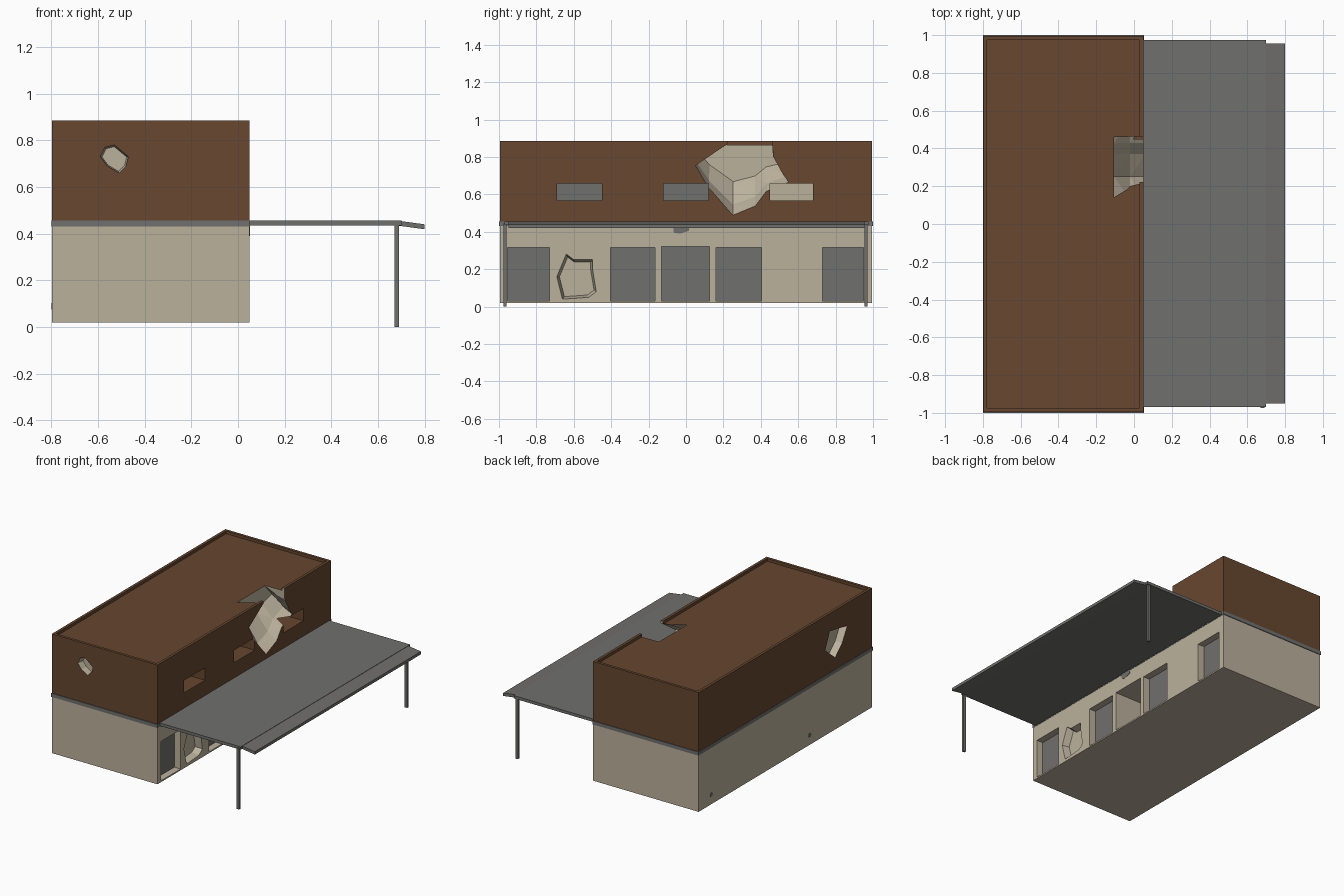
import bpy, bmesh, math

if "Cube" in bpy.data.objects:
    bpy.data.objects.remove(bpy.data.objects["Cube"])


def material(name, col):
    m = bpy.data.materials.new(name)
    m.diffuse_color = (*col, 1)
    m.use_nodes = True
    m.node_tree.nodes["Principled BSDF"].inputs["Base Color"].default_value = m.diffuse_color
    return m


BROWN, BEIGE, GREY = 0, 1, 2
mats = [material("rust_brown", (0.135, 0.063, 0.029)),
        material("sand_beige", (0.500, 0.440, 0.335)),
        material("slate_grey", (0.163, 0.160, 0.156))]


def finish(name, bm, index=None):
    bmesh.ops.recalc_face_normals(bm, faces=bm.faces)
    if bm.calc_volume(signed=True) < 0:
        bmesh.ops.reverse_faces(bm, faces=bm.faces)
    if index is not None:
        for f in bm.faces:
            f.material_index = index
    me = bpy.data.meshes.new(name)
    bm.to_mesh(me)
    bm.free()
    for m in mats:
        me.materials.append(m)
    ob = bpy.data.objects.new(name, me)
    bpy.context.collection.objects.link(ob)
    return ob


def loft(name, rings, index):
    """Closed solid through rings of equal point count."""
    bm = bmesh.new()
    vs = [[bm.verts.new(p) for p in r] for r in rings]
    n = len(rings[0])
    for a, b in zip(vs, vs[1:]):
        for i in range(n):
            j = (i + 1) % n
            bm.faces.new((a[i], a[j], b[j], b[i]))
    bm.faces.new(vs[0][::-1])
    bm.faces.new(vs[-1])
    bm.normal_update()
    bmesh.ops.triangulate(bm, faces=bm.faces[:])
    return finish(name, bm, index)


def box(name, x, y, z, index, back=None):
    bm = bmesh.new()
    bmesh.ops.create_cube(bm, size=1)
    for v in bm.verts:
        v.co = [r[0] if c < 0 else r[1] for c, r in zip(v.co, (x, y, z))]
    for f in bm.faces:
        f.material_index = index
        # recess back wall: the cutter face on the -x side
        if back is not None and f.calc_center_median().x < x[0] + 1e-4:
            f.material_index = back
    return finish(name, bm)


def volume(me):
    bm = bmesh.new()
    bm.from_mesh(me)
    v = bm.calc_volume(signed=True)
    bm.free()
    return v


def cut(ob, cutter):
    """Boolean difference; falls back to another solver if the result is broken."""
    before = volume(ob.data)
    keep = ob.data.copy()
    bpy.context.view_layer.objects.active = ob
    for solver in ('EXACT', 'MANIFOLD', 'FLOAT'):
        ob.data = keep.copy()
        mod = ob.modifiers.new("cut", 'BOOLEAN')
        mod.operation = 'DIFFERENCE'
        mod.solver = solver
        mod.object = cutter
        bpy.context.view_layer.update()
        bpy.ops.object.modifier_apply(modifier=mod.name)
        if 0.8 * before < volume(ob.data) < before + 1e-6:
            break
    else:
        ob.data = keep
    bpy.data.objects.remove(cutter, do_unlink=True)


X0, X1, Y = -0.798, 0.05, 0.995
FACES = {"right": lambda u, v, d: (X1 - d, u, v),
         "left": lambda u, v, d: (X0 + d, u, v),
         "front": lambda u, v, d: (u, -Y + d, v)}


def pit(ob, face, pts, centre, layers):
    """Broken-out hollow: outline shrinking toward centre with depth."""
    cu, cv = centre
    rings = [[FACES[face](cu + (u - cu) * su, cv + (v - cv) * sv, d)
              for u, v in pts] for d, su, sv in layers]
    cut(ob, loft("pit_cutter", rings, BEIGE))


# main storeys
lower = box("lower_walls", (X0, X1), (-Y, Y), (0.02, 0.435), BEIGE)
upper = box("upper_walls", (X0, X1), (-Y, Y), (0.45, 0.885), BROWN)

# sunken roof behind the parapet
cut(upper, box("roof_cutter", (X0 + 0.02, X1 - 0.02), (-Y + 0.02, Y - 0.02),
               (0.865, 1.0), BROWN))

# upper windows
for a, b, back in ((-0.69, -0.45, GREY), (-0.12, 0.12, GREY), (0.45, 0.68, BEIGE)):
    cut(upper, box("window_cutter", (X1 - 0.18, 0.1), (a, b), (0.567, 0.657),
                   BROWN, back))

# ground floor doorways, the middle one deep
for a, b, top, depth in ((-0.955, -0.73, 0.315, 0.05), (-0.405, -0.165, 0.315, 0.05),
                         (-0.13, 0.125, 0.32, 0.28), (0.16, 0.405, 0.315, 0.05),
                         (0.73, 0.95, 0.315, 0.05)):
    cut(lower, box("door_cutter", (X1 - depth, 0.1), (a, b), (0.03, top), BEIGE, GREY))

# large breach in the upper right wall, open through the roof
pit(upper, "right",
    [(0.46, 0.95), (0.465, 0.80), (0.52, 0.70), (0.55, 0.66), (0.43, 0.61),
     (0.37, 0.53), (0.25, 0.48), (0.12, 0.63), (0.05, 0.75), (0.22, 0.865),
     (0.225, 0.95)],
    (0.34, 0.95), [(-0.01, 1, 1), (0.07, 0.99, 0.86), (0.155, 0.97, 0.6)])

# smaller hollows
SMALL = [(-0.01, 1.03, 1.03), (0.05, 0.88, 0.88)]
pit(upper, "front",
    [(-0.57, 0.77), (-0.53, 0.78), (-0.47, 0.73), (-0.48, 0.69), (-0.51, 0.66),
     (-0.56, 0.69), (-0.59, 0.73)], (-0.53, 0.72), SMALL)
pit(upper, "left",
    [(-0.51, 0.755), (-0.71, 0.72), (-0.65, 0.616), (-0.57, 0.542), (-0.457, 0.637)],
    (-0.58, 0.65), SMALL)
pit(lower, "right",
    [(-0.69, 0.16), (-0.64, 0.28), (-0.60, 0.25), (-0.50, 0.25), (-0.50, 0.20),
     (-0.48, 0.08), (-0.52, 0.05), (-0.66, 0.04)], (-0.58, 0.15), SMALL)

# band between storeys
box("floor_band", (-0.80, 0.052), (-1, 1), (0.43, 0.456), GREY)

# canopy slab and drooping lip
box("canopy", (0.04, 0.70), (-0.97, 0.975), (0.435, 0.456), GREY)
lip = [(0.69, 0.455), (0.80, 0.440), (0.80, 0.419), (0.69, 0.434)]
loft("canopy_lip", [[(x, y, z) for x, z in lip] for y in (-0.95, 0.955)], GREY)

# canopy posts
for name, y in (("front_post", -0.967), ("back_post", 0.963)):
    box(name, (0.67, 0.69), (y - 0.008, y + 0.008), (0, 0.445), GREY)

# dark patch above the middle doorway
loft("wall_patch", [[(x, y, z) for y, z in
                     ((-0.07, 0.43), (0.02, 0.43), (0.015, 0.405), (-0.03, 0.39), (-0.065, 0.395))]
                    for x in (X1 - 0.002, X1 + 0.002)], GREY)

# small dark spots low on the left wall
for y in (0.85, -0.28):
    loft("wall_spot", [[(x, y + 0.018 * math.cos(i * math.pi / 3),
                         0.09 + 0.016 * math.sin(i * math.pi / 3)) for i in range(6)]
                       for x in (X0 + 0.002, X0 - 0.002)], GREY)
